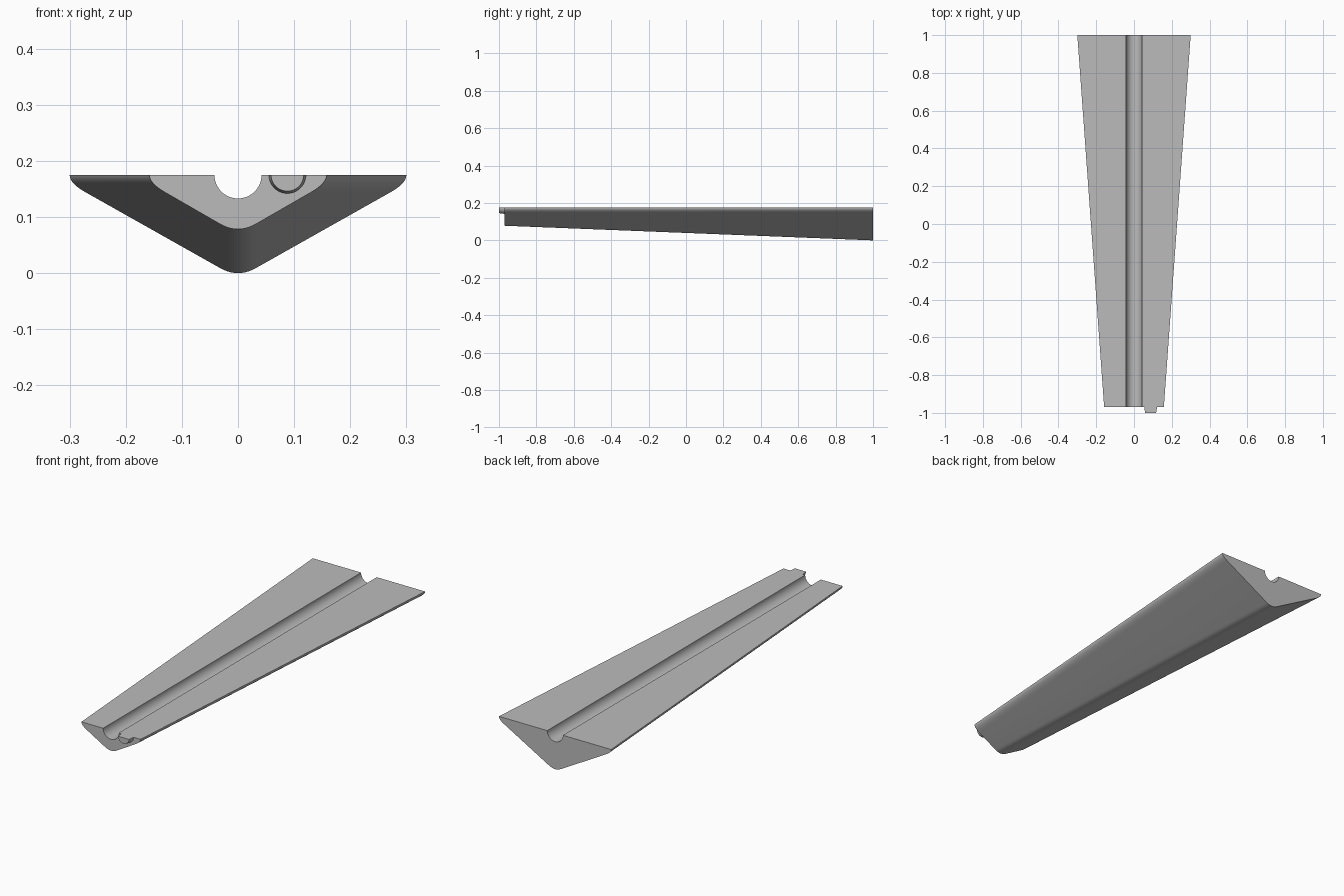
import bpy, bmesh, math
from mathutils import Vector

if "Cube" in bpy.data.objects:
    bpy.data.objects.remove(bpy.data.objects["Cube"])

grey = bpy.data.materials.new("plain grey")
grey.use_nodes = True
color = (0.5, 0.5, 0.5, 1)
grey.diffuse_color = color
grey.node_tree.nodes["Principled BSDF"].inputs["Base Color"].default_value = color

TOP = 0.175


def curve(a, b, c, steps=10):
    """Rounded corner from a to c around the corner point b."""
    a, b, c = Vector(a), Vector(b), Vector(c)
    return [a * (1 - t) ** 2 + b * 2 * t * (1 - t) + c * t * t
            for t in (i / steps for i in range(steps + 1))]


def half_circle(x, r, steps=32):
    """Lower half circle hanging from the top plane, from left to right."""
    return [Vector((x - r * math.cos(math.pi * i / steps),
                    TOP - r * math.sin(math.pi * i / steps))) for i in range(steps + 1)]


def wedge_section(w, bottom):
    """Rounded V with a half-round channel in its flat top."""
    keel, shoulder = Vector((0, bottom - 0.009)), Vector((w, 0.16))
    slope = (shoulder - keel) / w
    right = curve((w, TOP), shoulder, shoulder - slope * 0.028)
    knee = keel + slope * 0.032
    base = curve(knee, keel, (-knee.x, knee.y))
    left = [Vector((-p.x, p.y)) for p in reversed(right)]
    return half_circle(0, 0.042) + right + base + left


def loft(name, sections):
    """Skin matching sections given as (y, points) and cap both ends."""
    bm = bmesh.new()
    rings = [[bm.verts.new((p.x, y, p.y)) for p in pts] for y, pts in sections]
    for r0, r1 in zip(rings, rings[1:]):
        for i in range(len(r0)):
            j = (i + 1) % len(r0)
            bm.faces.new((r0[i], r0[j], r1[j], r1[i]))
    bm.faces.new(rings[0])
    bm.faces.new(rings[-1])
    bmesh.ops.recalc_face_normals(bm, faces=bm.faces)
    mesh = bpy.data.meshes.new(name)
    bm.to_mesh(mesh)
    bm.free()
    mesh.materials.append(grey)
    obj = bpy.data.objects.new(name, mesh)
    bpy.context.collection.objects.link(obj)
    bpy.ops.object.select_all(action='DESELECT')
    obj.select_set(True)
    bpy.context.view_layer.objects.active = obj
    bpy.ops.object.shade_smooth_by_angle(angle=math.radians(30))
    return obj


# Tapered body with the channel running along its top
loft("tapered_body", [(-0.97, wedge_section(0.158, 0.078)),
                      (1.0, wedge_section(0.3, 0.0))])

# Half-round locating peg on the narrow end
loft("end_peg", [(-0.96, half_circle(0.088, 0.033)),
                 (-0.975, half_circle(0.088, 0.033)),
                 (-1.0, half_circle(0.088, 0.029))])
